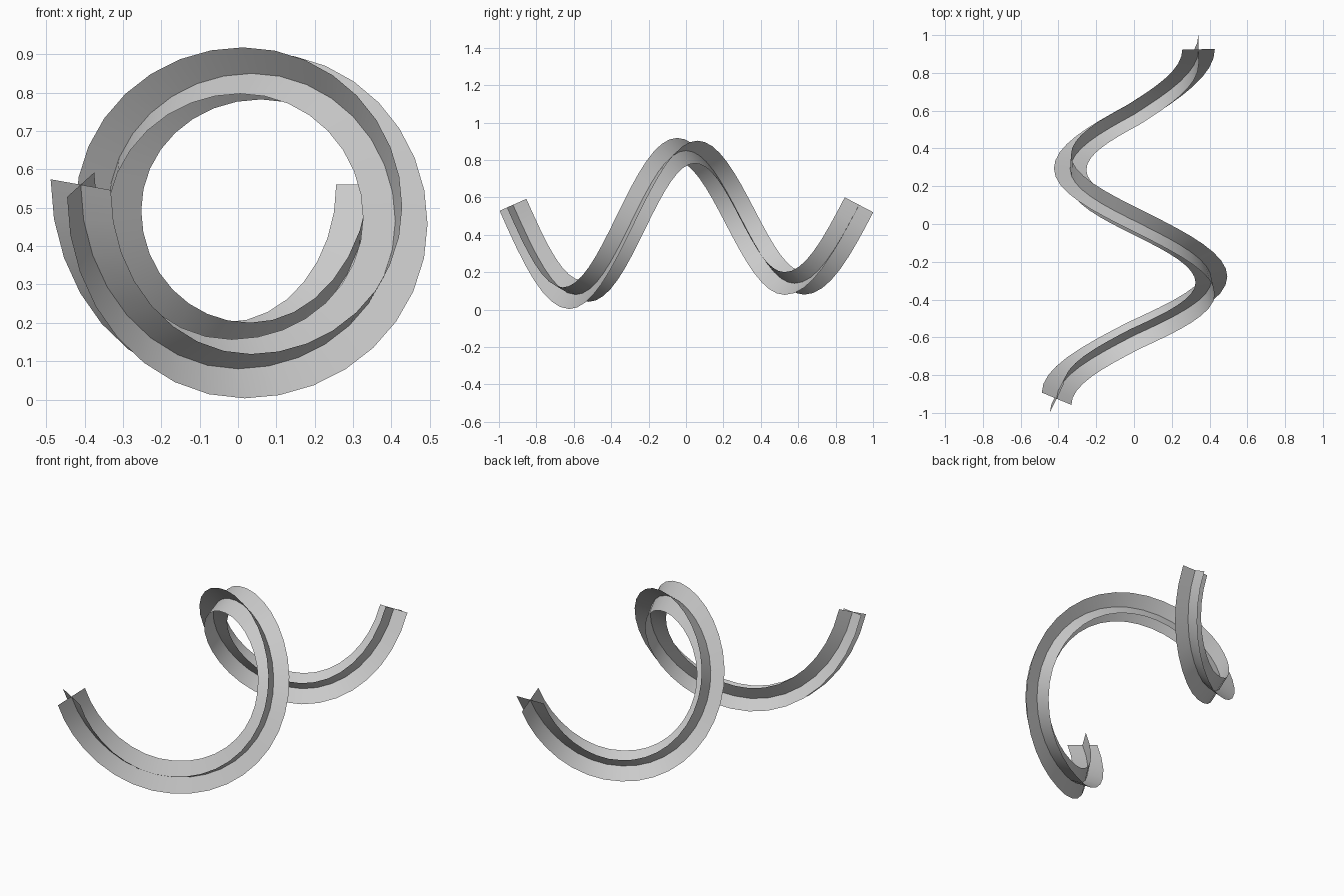
import bpy, bmesh
from math import sin, cos, pi
from mathutils import Vector

cube = bpy.data.objects.get("Cube")
if cube:
    bpy.data.objects.remove(cube)

STEPS = 8            # rings per quarter turn
HALF_WIDTH = 0.086   # half the width of each ribbon

# Centre line at every quarter turn: left, bottom, right, top, left, bottom, right
QUARTERS = [Vector(p) for p in (
    (-0.41, -0.925, 0.56), (0.0, -0.59, 0.08), (0.41, -0.295, 0.465),
    (0.036, 0.0, 0.85), (-0.338, 0.29, 0.495), (0.0, 0.58, 0.14),
    (0.342, 0.925, 0.56))]


def centre_line(s):
    """Point on the coil, s counted in quarter turns."""
    i = min(int(s), len(QUARTERS) - 2)
    a, b = QUARTERS[i], QUARTERS[i + 1]
    t = s - i
    rise, settle = sin(t * pi / 2), 1 - cos(t * pi / 2)
    kx, kz = (settle, rise) if i % 2 == 0 else (rise, settle)
    return Vector((a.x + (b.x - a.x) * kx,
                   a.y + (b.y - a.y) * t,
                   a.z + (b.z - a.z) * kz))


grey = bpy.data.materials.new("light_grey")
grey.use_nodes = True
colour = (0.6, 0.6, 0.6, 1)
grey.diffuse_color = colour
grey.node_tree.nodes["Principled BSDF"].inputs["Base Color"].default_value = colour

# Frames carried along the coil without extra twist
last = len(QUARTERS) - 1
frames = []
side, old = Vector((0.91, -0.41, -0.09)), None
for k in range(last * STEPS + 1):
    s = k / STEPS
    tangent = (centre_line(min(s + 0.01, last)) - centre_line(max(s - 0.01, 0))).normalized()
    if old:
        side = old.rotation_difference(tangent) @ side
    side = (side - tangent * side.dot(tangent)).normalized()
    frames.append((centre_line(s), side.copy(), tangent.cross(side)))
    old = tangent


def ribbon(name, axis):
    """Flat strip following the coil, spread along one frame axis."""
    bm = bmesh.new()
    rows = [[bm.verts.new(f[0] + f[axis] * HALF_WIDTH * d) for d in (-1, 1)]
            for f in frames]
    for a, b in zip(rows, rows[1:]):
        bm.faces.new((a[0], a[1], b[1], b[0])).smooth = True
    mesh = bpy.data.meshes.new(name)
    bm.to_mesh(mesh)
    bm.free()
    mesh.materials.append(grey)
    bpy.context.collection.objects.link(bpy.data.objects.new(name, mesh))


# Two crossing ribbons make the X-shaped section
ribbon("first_ribbon", 1)
ribbon("second_ribbon", 2)
